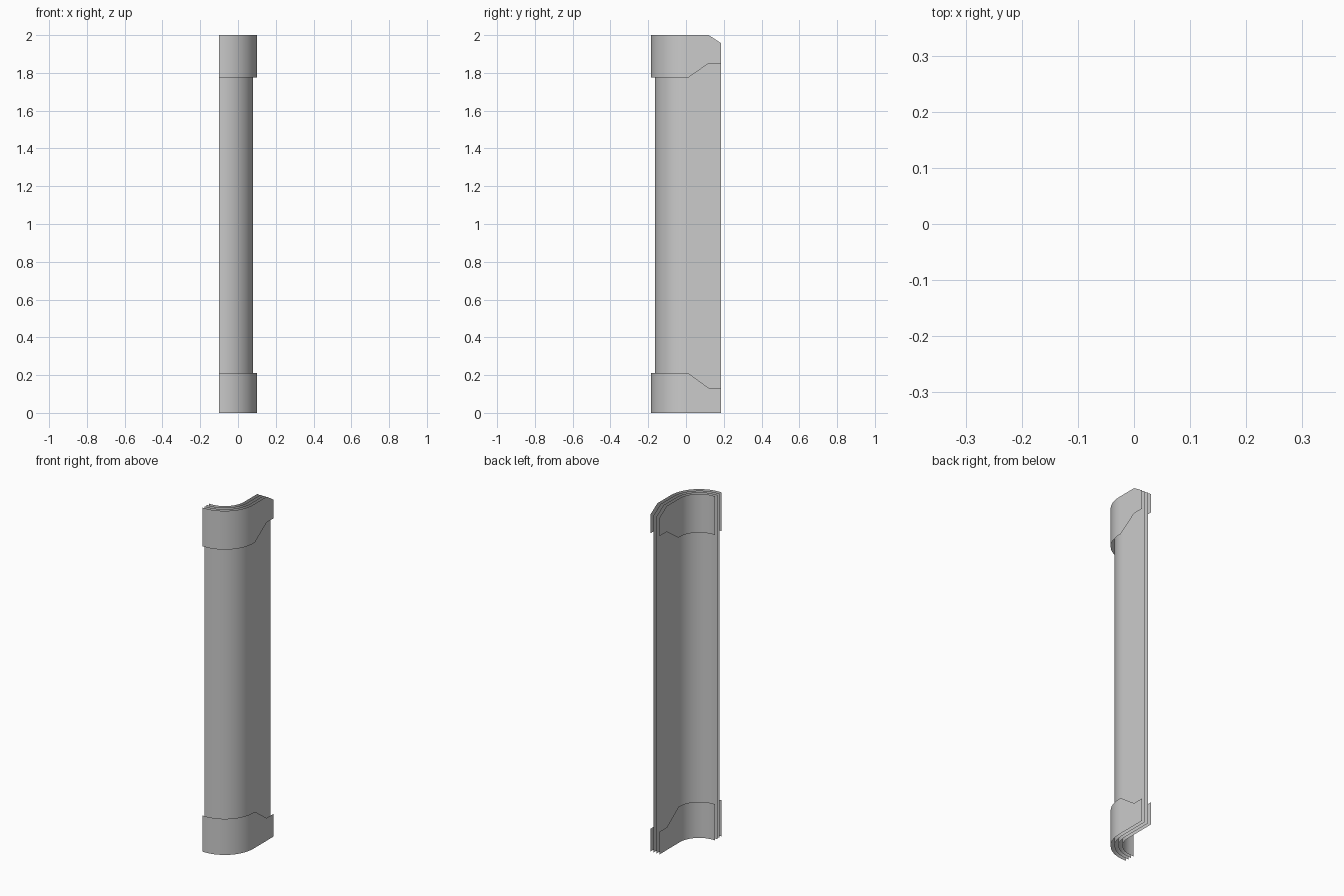
import bpy, bmesh, math

if "Cube" in bpy.data.objects:
    bpy.data.objects.remove(bpy.data.objects["Cube"])

R = 0.185            # outer bend radius
CX = -0.085          # bend centre (x), bend centre y = 0
BACK = 0.185         # y of the straight back edge
GAP = 0.02           # spacing between the layered sheets
K1, K2 = 0.012, 0.12   # y positions where the trim edges change direction


def plan(offset):
    """Plan curve of one sheet: short front flat, quarter bend, straight side."""
    r = R - offset
    pts = [(-0.1, -r)]
    n = 16
    for i in range(n + 1):
        a = math.radians(-90 + 90 * i / n)
        pts.append((CX + r * math.cos(a), r * math.sin(a)))
    return pts + [(CX + r, y) for y in (K1, K2, BACK)]


def step(y, a, b):
    """Edge height: a at the front, slanting to b at the back."""
    t = min(max((y - K1) / (K2 - K1), 0), 1)
    return a + (b - a) * t


def top_edge(y):
    # clipped upper back corner
    return 2.0 - 0.042 * max(0, (y - K2) / (BACK - K2))


def floor_edge(y):
    return 0.0


def upper_trim(y):
    return step(y, 1.775, 1.85)


def lower_trim(y):
    return step(y, 0.21, 0.132)


def sheet(name, offset, low, high, inward=False):
    bm = bmesh.new()
    cols = [(bm.verts.new((x, y, low(y))), bm.verts.new((x, y, high(y))))
            for x, y in plan(offset)]
    for (a, b), (c, d) in zip(cols, cols[1:]):
        bm.faces.new((b, d, c, a) if inward else (a, c, d, b))
    for f in bm.faces:
        f.smooth = True
    me = bpy.data.meshes.new(name)
    bm.to_mesh(me)
    bm.free()
    ob = bpy.data.objects.new(name, me)
    bpy.context.collection.objects.link(ob)
    return ob


# Main curved panel: outer and inner skins
sheet("panel_outer", GAP, floor_edge, top_edge)
sheet("panel_inner", 2 * GAP, floor_edge, top_edge, True)

# Trim bands at the top and bottom, outside and inside the panel
for side, off, inward in (("outer", 0.0, False), ("inner", 3 * GAP, True)):
    sheet("top_band_" + side, off, upper_trim, top_edge, inward)
    sheet("bottom_band_" + side, off, floor_edge, lower_trim, inward)
